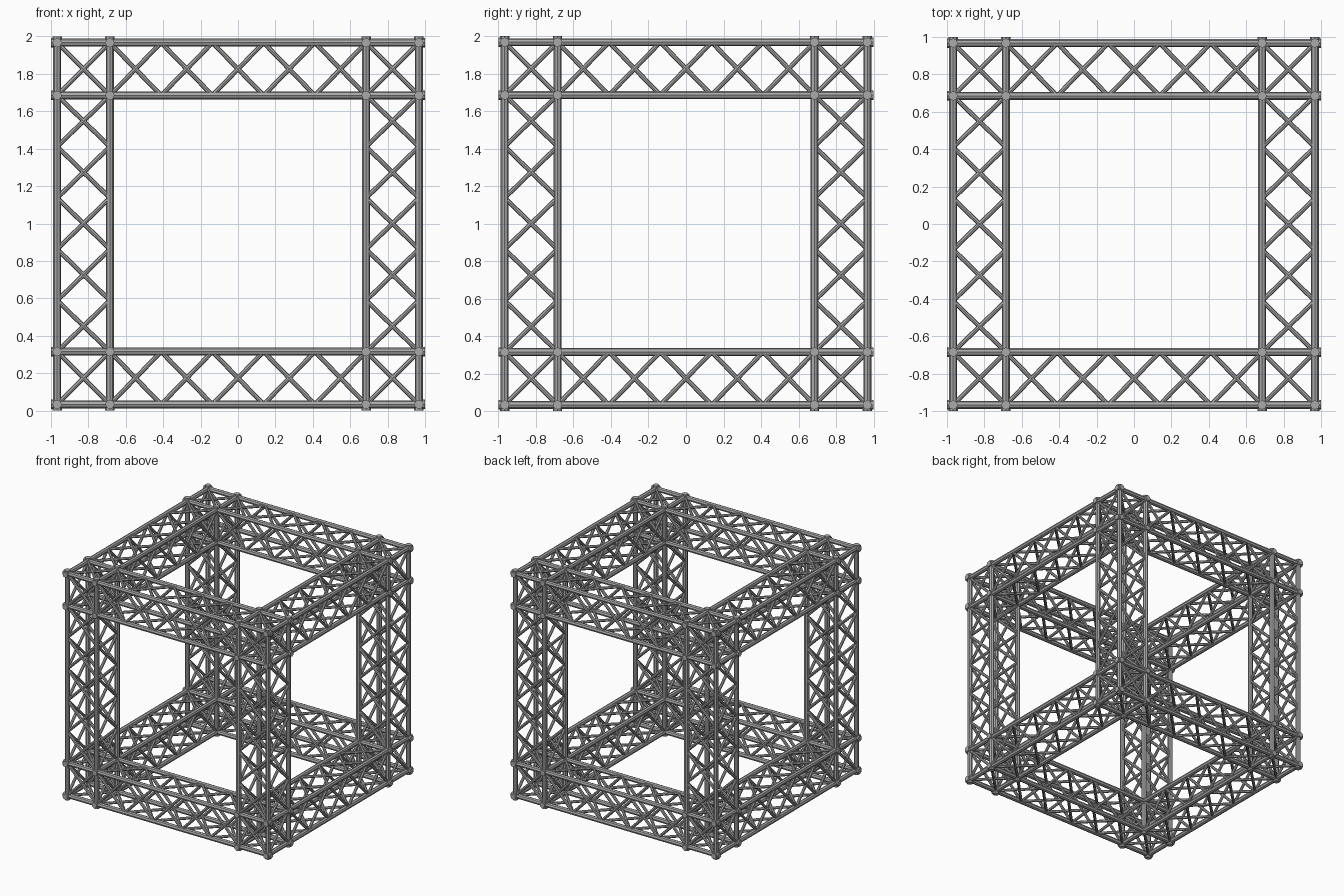
import bpy, bmesh
from mathutils import Vector, Matrix

if "Cube" in bpy.data.objects:
    bpy.data.objects.remove(bpy.data.objects["Cube"])

OUT, INN = 0.967, 0.685          # chord centre lines
R_CHORD, R_BRACE, R_CAP = 0.021, 0.0125, 0.025
CENTRE = Vector((0, 0, 1))

steel = bpy.data.materials.new("steel_grey")
steel.diffuse_color = (0.4, 0.4, 0.4, 1)
steel.use_nodes = True
steel.node_tree.nodes["Principled BSDF"].inputs["Base Color"].default_value = steel.diffuse_color


def tube(bm, a, b, r, sides=8):
    d = b - a
    rot = d.to_track_quat('Z', 'Y').to_matrix().to_4x4()
    bmesh.ops.create_cone(bm, cap_ends=True, segments=sides, radius1=r, radius2=r,
                          depth=d.length,
                          matrix=Matrix.Translation((a + b) / 2 + CENTRE) @ rot)


def finish(bm, name):
    me = bpy.data.meshes.new(name)
    bm.to_mesh(me)
    bm.free()
    me.materials.append(steel)
    ob = bpy.data.objects.new(name, me)
    bpy.context.collection.objects.link(ob)


def point(axis, t, u, v):
    p = [0, 0, 0]
    p[axis], p[(axis + 1) % 3], p[(axis + 2) % 3] = t, u, v
    return Vector(p)


# nodes along each beam: corner cell, five middle cells, corner cell
nodes = [-OUT] + [-INN + 2 * INN * i / 5 for i in range(6)] + [OUT]
lines = (-OUT, -INN, INN, OUT)
done = set()

for axis, label in enumerate("xyz"):
    # long chords with collars at both ends
    chords, caps, braces = bmesh.new(), bmesh.new(), bmesh.new()
    for u in lines:
        for v in lines:
            tube(chords, point(axis, -0.995, u, v), point(axis, 0.995, u, v), R_CHORD)
            for s in (-1, 1):
                tube(caps, point(axis, s * 0.98, u, v), point(axis, s, u, v), R_CAP)
    # crossed braces on the four sides of each of the four beams
    for su in (-1, 1):
        for sv in (-1, 1):
            ring = [(su * OUT, sv * OUT), (su * INN, sv * OUT),
                    (su * INN, sv * INN), (su * OUT, sv * INN)]
            for k in range(4):
                p, q = ring[k], ring[(k + 1) % 4]
                for t0, t1 in zip(nodes, nodes[1:]):
                    for a, b in ((p, q), (q, p)):
                        A, B = point(axis, t0, *a), point(axis, t1, *b)
                        key = frozenset(tuple(round(c, 3) for c in w) for w in (A, B))
                        if key not in done:     # corner cells are shared by beams
                            done.add(key)
                            tube(braces, A, B, R_BRACE)
    finish(chords, "chords_" + label)
    finish(caps, "end_collars_" + label)
    finish(braces, "cross_braces_" + label)
